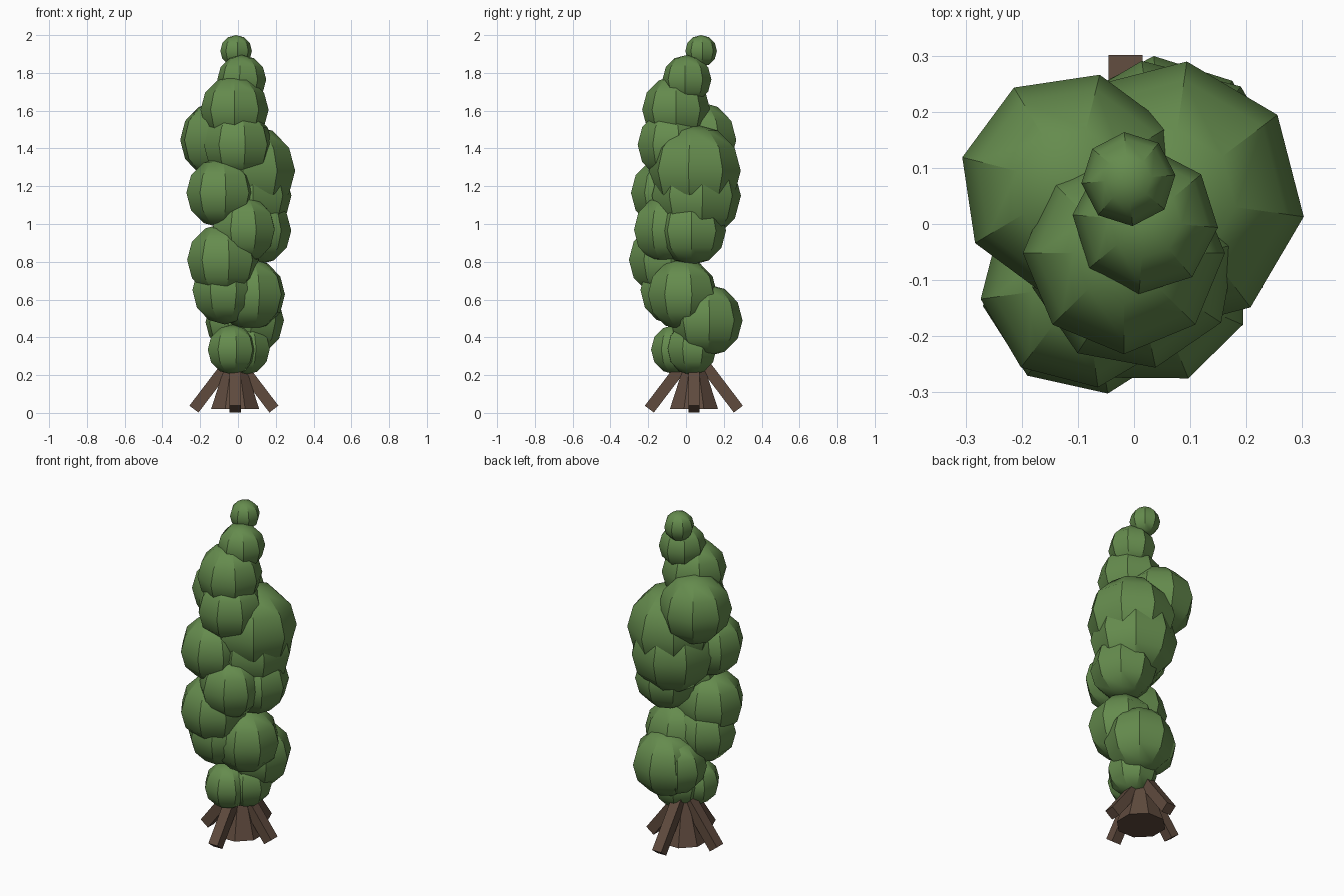
import bpy, math
from mathutils import Vector

if "Cube" in bpy.data.objects:
    bpy.data.objects.remove(bpy.data.objects["Cube"])


def material(name, rgb):
    m = bpy.data.materials.new(name)
    m.diffuse_color = (*rgb, 1)
    m.use_nodes = True
    m.node_tree.nodes["Principled BSDF"].inputs["Base Color"].default_value = m.diffuse_color
    return m


leaf_green = material("leaf green", (0.13, 0.26, 0.075))
bark_brown = material("bark brown", (0.115, 0.07, 0.048))

CX, CY = -0.015, 0.042  # trunk axis

# Foliage clumps from top to bottom: x, y, z, radius, turn in degrees
clumps = [
    (-0.01, 0.08, 1.916, 0.084, 5),
    (0.02, 0.005, 1.765, 0.13, 40),
    (-0.018, -0.052, 1.605, 0.18, 0),
    (-0.11, 0.07, 1.445, 0.202, 31),
    (0.0, -0.075, 1.42, 0.185, 12),
    (0.06, 0.047, 1.282, 0.245, 37),
    (0.047, 0.055, 1.15, 0.238, 8),
    (-0.09, -0.108, 1.165, 0.185, 8),
    (0.03, -0.11, 0.97, 0.178, 22),
    (0.10, 0.03, 0.965, 0.182, 0),
    (-0.08, -0.113, 0.81, 0.192, 10),
    (0.065, -0.018, 0.627, 0.19, 15),
    (-0.07, -0.07, 0.65, 0.182, 20),
    (0.052, 0.108, 0.49, 0.192, 5),
    (-0.02, 0.10, 0.48, 0.155, 33),
    (-0.03, -0.055, 0.335, 0.132, 10),
    (0.037, 0.03, 0.34, 0.14, 25),
]
for i, (x, y, z, r, turn) in enumerate(clumps):
    bpy.ops.mesh.primitive_uv_sphere_add(
        segments=8, ring_count=6, radius=r, location=(x, y, z),
        rotation=(0, 0, math.radians(turn)))
    ob = bpy.context.object
    ob.name = f"foliage_clump_{i + 1}"
    ob.data.materials.append(leaf_green)
    bpy.ops.object.shade_smooth_by_angle(angle=math.radians(32))

# Tapered trunk, running up into the lowest clumps
bpy.ops.mesh.primitive_cone_add(
    vertices=8, radius1=0.138, radius2=0.04, depth=0.28,
    location=(CX, CY, 0.16), rotation=(0, 0, math.radians(22.5)))
trunk = bpy.context.object
trunk.name = "trunk"
trunk.data.materials.append(bark_brown)

# Four square roots splayed out around the trunk: right, back, left, front
for i, reach in enumerate((0.205, 0.235, 0.218, 0.236)):
    a = i * math.pi / 2
    out = Vector((math.cos(a), math.sin(a), 0))
    base = Vector((CX, CY, 0))
    inner = reach - 0.19
    foot = base + out * reach + Vector((0, 0, 0.02))
    head = base + out * inner + Vector((0, 0, 0.27))
    bpy.ops.mesh.primitive_cube_add(size=1, location=(foot + head) / 2)
    root = bpy.context.object
    root.name = f"root_{i + 1}"
    root.rotation_euler = (0, math.atan2(reach - inner, -0.25), a)
    root.scale = (0.06, 0.06, (foot - head).length)
    root.data.materials.append(bark_brown)
